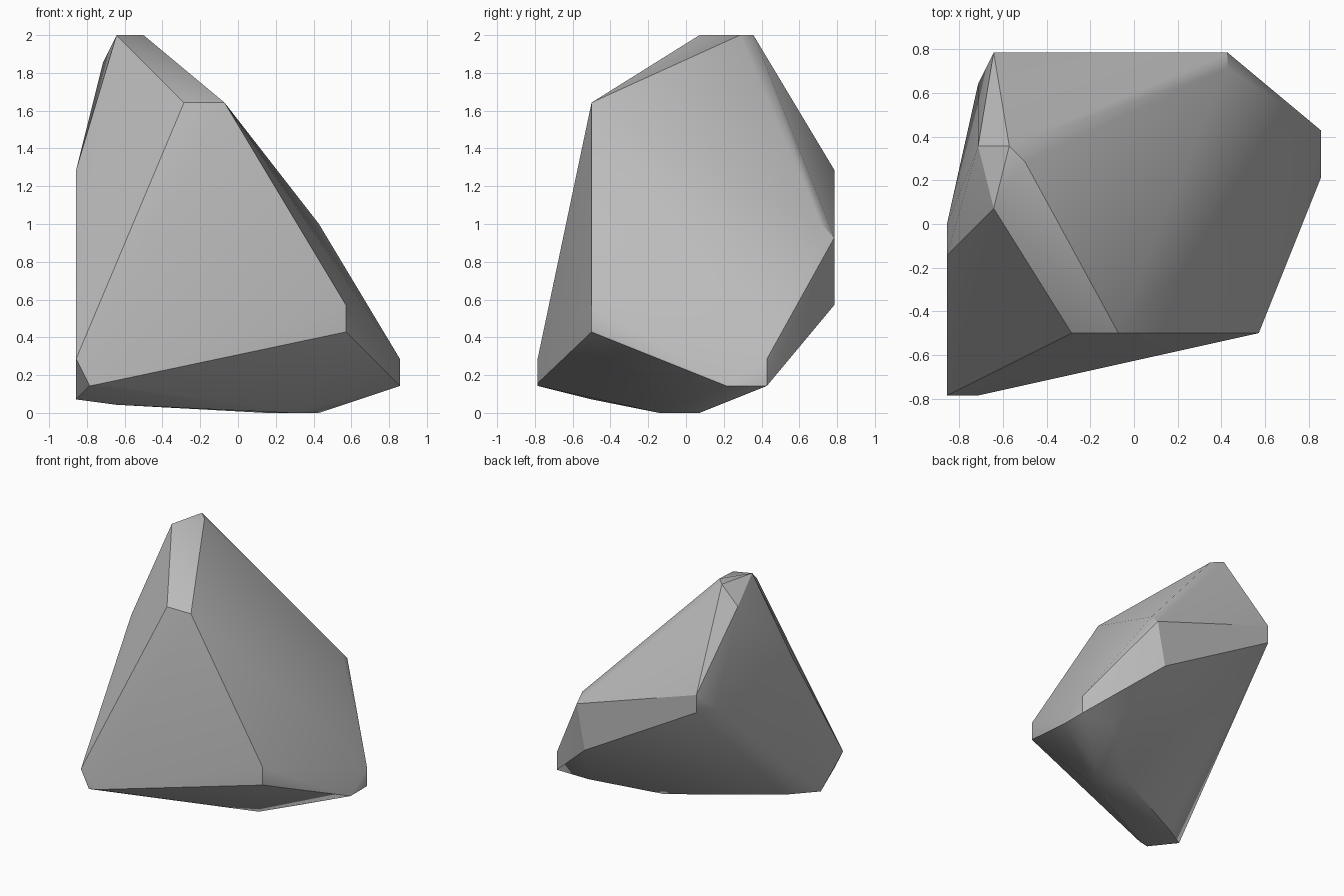
import bpy
import bmesh
import math
from mathutils import Vector

old = bpy.data.objects.get("Cube")
if old:
    bpy.data.objects.remove(old, do_unlink=True)

# Corners of the boulder on a coarse lattice, grouped by region
STEP = 1 / 14
corners = {
    "summit": [(-9, 1, 28), (-7, 4, 28), (-8, 5, 28), (-10, 5, 26)],
    "front_face": [(-4, -7, 23), (-1, -7, 23), (8, -7, 8), (8, -7, 6)],
    "front_toe": [(-12, -11, 4), (-11, -11, 2), (-10, -11, 2.2)],
    "plus_x_tip": [(12, 3, 2), (12, 6, 4), (12, 6, 2), (8, 6, 2)],
    "back_face": [(6, 10, 14), (6, 11, 13), (5, 11, 8), (-9, 11, 18), (-9, 11, 16)],
    "minus_x_face": [(-12, -2, 18), (-12, 0, 16), (-10, 9, 16), (-12, -7, 1)],
    "base": [(2, 1, 0), (6, 1, 0), (4, -2, 0), (-9, -5, 0.6)],
}


def make_material(name, color):
    mat = bpy.data.materials.new(name)
    mat.use_nodes = True
    mat.diffuse_color = color
    shader = next(n for n in mat.node_tree.nodes if n.type == "BSDF_PRINCIPLED")
    shader.inputs["Base Color"].default_value = color
    shader.inputs["Roughness"].default_value = 0.9
    return mat


def make_hull(name, points, mat):
    """Wrap the points in a convex shell and merge nearly flat facets."""
    bm = bmesh.new()
    for point in points:
        bm.verts.new(Vector(point) * STEP)
    hull = bmesh.ops.convex_hull(bm, input=list(bm.verts))
    loose = {e for e in hull["geom_interior"] + hull["geom_unused"]
             if isinstance(e, bmesh.types.BMVert)}
    bmesh.ops.delete(bm, geom=list(loose), context="VERTS")
    bmesh.ops.dissolve_limit(bm, angle_limit=math.radians(2),
                             verts=list(bm.verts), edges=list(bm.edges))
    bmesh.ops.recalc_face_normals(bm, faces=list(bm.faces))
    mesh = bpy.data.meshes.new(name)
    bm.to_mesh(mesh)
    bm.free()
    mesh.materials.append(mat)
    obj = bpy.data.objects.new(name, mesh)
    bpy.context.collection.objects.link(obj)
    return obj


# Boulder with soft small chamfers and crisp main edges
stone = make_material("stone_grey", (0.5, 0.5, 0.5, 1))
boulder = make_hull("boulder", [p for group in corners.values() for p in group], stone)

bpy.ops.object.select_all(action="DESELECT")
boulder.select_set(True)
bpy.context.view_layer.objects.active = boulder
bpy.ops.object.shade_smooth_by_angle(angle=math.radians(30))
